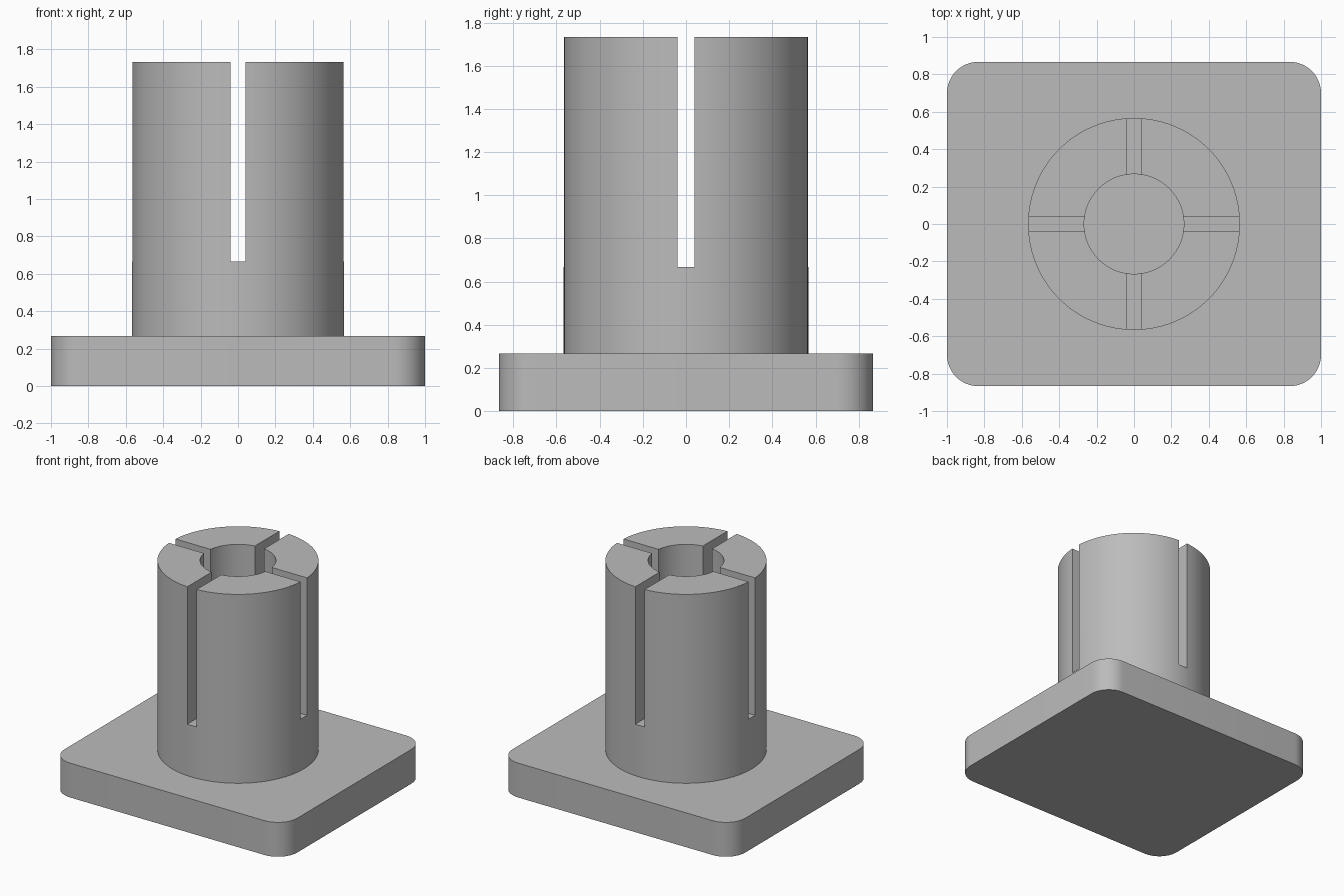
import bpy
import bmesh
import math

default = bpy.data.objects.get("Cube")
if default:
    bpy.data.objects.remove(default, do_unlink=True)

UNIT = 1 / 15          # design unit
PLATE_TOP = 4 * UNIT
TOP = 26 * UNIT
SLOT_FLOOR = 10 * UNIT

grey = bpy.data.materials.new("plain grey")
grey.use_nodes = True
colour = (0.5, 0.5, 0.5, 1)
grey.diffuse_color = colour
grey.node_tree.nodes["Principled BSDF"].inputs["Base Color"].default_value = colour


def add_object(name, bm):
    bmesh.ops.recalc_face_normals(bm, faces=bm.faces)
    mesh = bpy.data.meshes.new(name)
    bm.to_mesh(mesh)
    bm.free()
    mesh.materials.append(grey)
    obj = bpy.data.objects.new(name, mesh)
    bpy.context.collection.objects.link(obj)
    return obj


def box(bm, size, z_low):
    verts = bmesh.ops.create_cube(bm, size=1)["verts"]
    bmesh.ops.scale(bm, vec=size, verts=verts)
    bmesh.ops.translate(bm, vec=(0, 0, z_low + size[2] / 2), verts=verts)


def smooth(obj):
    bpy.ops.object.select_all(action="DESELECT")
    obj.select_set(True)
    bpy.context.view_layer.objects.active = obj
    bpy.ops.object.shade_smooth_by_angle(angle=math.radians(30))


# Base plate with rounded vertical corners
bm = bmesh.new()
box(bm, (30 * UNIT, 26 * UNIT, PLATE_TOP), 0)
corners = [e for e in bm.edges if abs(e.verts[0].co.z - e.verts[1].co.z) > 0.1]
bmesh.ops.bevel(bm, geom=corners, offset=2.5 * UNIT, segments=12,
                profile=0.5, affect="EDGES")
base_plate = add_object("base_plate", bm)

# Hollow post: a rectangular section spun about z, seated on the plate
bm = bmesh.new()
inner, outer = 4 * UNIT, 8.5 * UNIT
section = [bm.verts.new((r, 0, z)) for r, z in
           ((inner, PLATE_TOP), (outer, PLATE_TOP), (outer, TOP), (inner, TOP))]
edges = [bm.edges.new((section[i - 1], section[i])) for i in range(4)]
bmesh.ops.spin(bm, geom=section + edges, cent=(0, 0, 0), axis=(0, 0, 1),
               angle=math.tau, steps=96, use_merge=True)
bmesh.ops.remove_doubles(bm, verts=bm.verts, dist=1e-5)
post = add_object("slotted_post", bm)

# Two crossing slots from the top of the post
for name, size in (("slot_cutter_x", (1.5, 1.2 * UNIT, 1.5)),
                   ("slot_cutter_y", (1.2 * UNIT, 1.5, 1.5))):
    bm = bmesh.new()
    box(bm, size, SLOT_FLOOR)
    cutter = add_object(name, bm)
    cutter.hide_render = True
    cutter.hide_viewport = True
    cut = post.modifiers.new(name, "BOOLEAN")
    cut.operation = "DIFFERENCE"
    cut.solver = "EXACT"
    cut.object = cutter

# Apply the cuts and drop the cutters
bpy.context.view_layer.objects.active = post
for mod in list(post.modifiers):
    cutter = mod.object
    bpy.ops.object.modifier_apply(modifier=mod.name)
    bpy.data.objects.remove(cutter, do_unlink=True)

for obj in (base_plate, post):
    smooth(obj)
